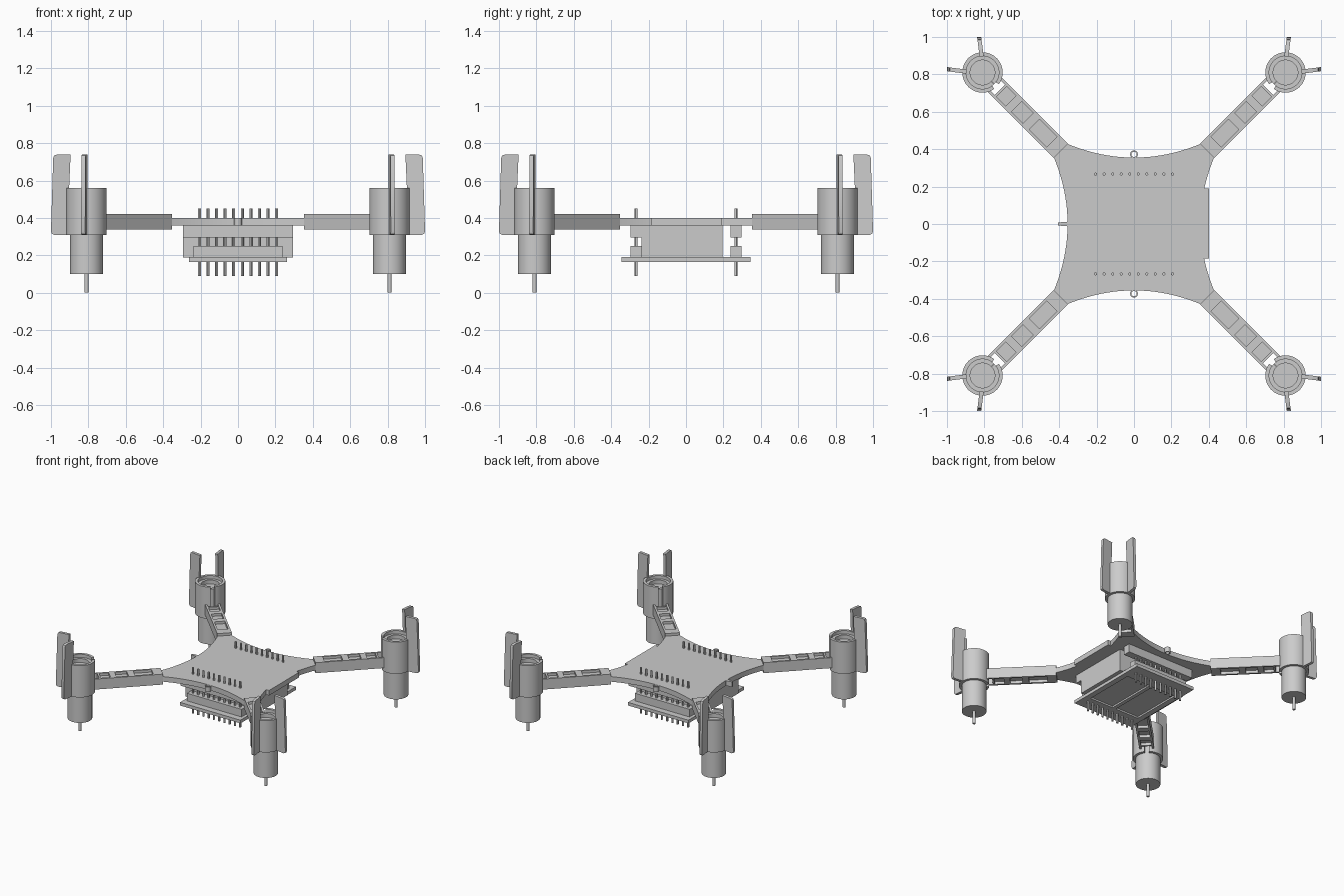
import bpy, bmesh, math
from mathutils import Matrix, Vector

if "Cube" in bpy.data.objects:
    bpy.data.objects.remove(bpy.data.objects["Cube"])

grey = bpy.data.materials.new("plain grey")
grey.use_nodes = True
colour = (0.6, 0.6, 0.6, 1)
grey.diffuse_color = colour
grey.node_tree.nodes["Principled BSDF"].inputs["Base Color"].default_value = colour


def make(name, shapes, matrix=Matrix()):
    """Extrude each (outline, z0, z1) and gather them in one object."""
    bm = bmesh.new()
    for outline, z0, z1 in shapes:
        low = [bm.verts.new(matrix @ Vector((x, y, z0))) for x, y in outline]
        high = [bm.verts.new(matrix @ Vector((x, y, z1))) for x, y in outline]
        bm.faces.new(low)
        bm.faces.new(high)
        for i in range(len(low)):
            j = (i + 1) % len(low)
            bm.faces.new((low[i], low[j], high[j], high[i]))
    bmesh.ops.recalc_face_normals(bm, faces=bm.faces)
    mesh = bpy.data.meshes.new(name)
    bm.to_mesh(mesh)
    bm.free()
    mesh.materials.append(grey)
    obj = bpy.data.objects.new(name, mesh)
    bpy.context.collection.objects.link(obj)
    bpy.ops.object.select_all(action="DESELECT")
    obj.select_set(True)
    bpy.context.view_layer.objects.active = obj
    bpy.ops.object.shade_smooth_by_angle(angle=math.radians(30))
    return obj


def rect(x0, x1, y0, y1):
    return [(x0, y0), (x1, y0), (x1, y1), (x0, y1)]


def arc(radius, start, end, steps=48, centre=(0, 0)):
    angles = [start + (end - start) * i / steps for i in range(steps + 1)]
    return [(centre[0] + radius * math.cos(a), centre[1] + radius * math.sin(a)) for a in angles]


def disc(radius, centre=(0, 0), steps=48):
    return arc(radius, 0, math.tau, steps, centre)[:-1]


def c_ring(outer, inner, half_gap, centre=(0, 0)):
    a, b = half_gap, math.tau - half_gap
    return arc(outer, a, b, 48, centre) + arc(inner, b, a, 48, centre)


# Circuit board body with four concave edges
BOTTOM, TOP = 0.36, 0.40
outline = []
for k in range(4):
    turn = Matrix.Rotation(k * math.pi / 2, 2)
    for i in range(21):
        t = -1 + i / 10
        p = turn @ Vector((0.355 + 0.073 * t * t, 0.355 * t))
        outline.append((p.x, p.y))
make("body_board", [(outline, BOTTOM, TOP)])
make("connector_edge", [(rect(0.3, 0.4, -0.185, 0.19), BOTTOM, TOP)])
make("antenna_tab", [([(-0.34, -0.03), (-0.358, -0.012), (-0.405, -0.008), (-0.405, 0.008),
                       (-0.358, 0.012), (-0.34, 0.03)], BOTTOM, TOP)])
for side, label in ((-1, "front"), (1, "back")):
    facing = Matrix.Translation((0, side * 0.372, 0))
    make(label + "_wire_loop", [(c_ring(0.021, 0.014, 0.001), BOTTOM, TOP)], facing)

# Battery and the framed lower board under it
make("battery", [(rect(-0.293, 0.293, -0.237, 0.195), 0.188, BOTTOM)])
make("lower_board", [
    (rect(-0.263, 0.263, -0.345, -0.22), 0.165, 0.19),
    (rect(-0.263, 0.263, 0.19, 0.345), 0.165, 0.19),
    (rect(-0.263, -0.22, -0.22, 0.19), 0.165, 0.19),
    (rect(0.22, 0.263, -0.22, 0.19), 0.165, 0.19),
    (rect(-0.015, 0.015, -0.22, 0.19), 0.165, 0.19),
    (rect(-0.22, 0.22, -0.22, 0.19), 0.178, 0.19),
])

# Pin rows with upper and lower headers
for side, label in ((-1, "front"), (1, "back")):
    y = side * 0.267
    make(label + "_upper_header", [(rect(-0.293, 0.293, y - 0.029, y + 0.029), 0.295, BOTTOM)])
    make(label + "_lower_header", [(rect(-0.238, 0.238, y - 0.029, y + 0.029), 0.19, 0.25)])
    make(label + "_pins", [(disc(0.008, (0.0457 * (i - 4.5), y), 12), 0.09, 0.45)
                           for i in range(10)])

# Arm holder: rails and crossbars that leave windows over the board arm
LOW, HIGH = 0.338, 0.42
arm = [(rect(0.095, 0.593, s * 0.038, s * 0.053), LOW, HIGH) for s in (-1, 1)]
for a, b in ((0.132, 0.145), (0.215, 0.258), (0.345, 0.393), (0.525, 0.593)):
    arm.append((rect(a, b, -0.038, 0.038), LOW, HIGH))

# Landing fin profile, drawn as distance outwards and height
fin = [(0.908, 0.31), (0.985, 0.31), (0.995, 0.315), (1.0, 0.328), (0.988, 0.72),
       (0.983, 0.733), (0.97, 0.738), (0.895, 0.738), (0.903, 0.56)]
upright = Matrix(((1, 0, 0, 0), (0.13, 0, 1, 0.698), (0, 1, 0, 0), (0, 0, 0, 1)))
swap = Matrix(((0, 1, 0, 0), (1, 0, 0, 0), (0, 0, 1, 0), (0, 0, 0, 1)))

for k, label in enumerate(("back_left", "back_right", "front_right", "front_left")):
    turn = Matrix.Rotation(k * math.pi / 2, 4, "Z")
    # Local x runs from the motor towards the body
    inward = turn @ Matrix.Translation((0.81, 0.81, 0)) @ Matrix.Rotation(math.radians(225), 4, "Z")
    make(label + "_arm_holder", arm, inward)
    make(label + "_board_arm", [(rect(0.14, 0.62, -0.045, 0.045), BOTTOM, TOP)], inward)
    make(label + "_motor_sleeve", [(c_ring(0.108, 0.0875, 0.16), 0.31, 0.56)], inward)
    make(label + "_motor", [(disc(0.088), 0.1, 0.505)], inward)
    make(label + "_motor_rim", [(c_ring(0.088, 0.066, 0.001), 0.5, 0.535)], inward)
    make(label + "_shaft", [(disc(0.011, steps=16), 0, 0.11)], inward)
    make(label + "_side_fin", [(fin, -0.011, 0.011)], turn @ upright)
    make(label + "_end_fin", [(fin, -0.011, 0.011)], turn @ swap @ upright)
